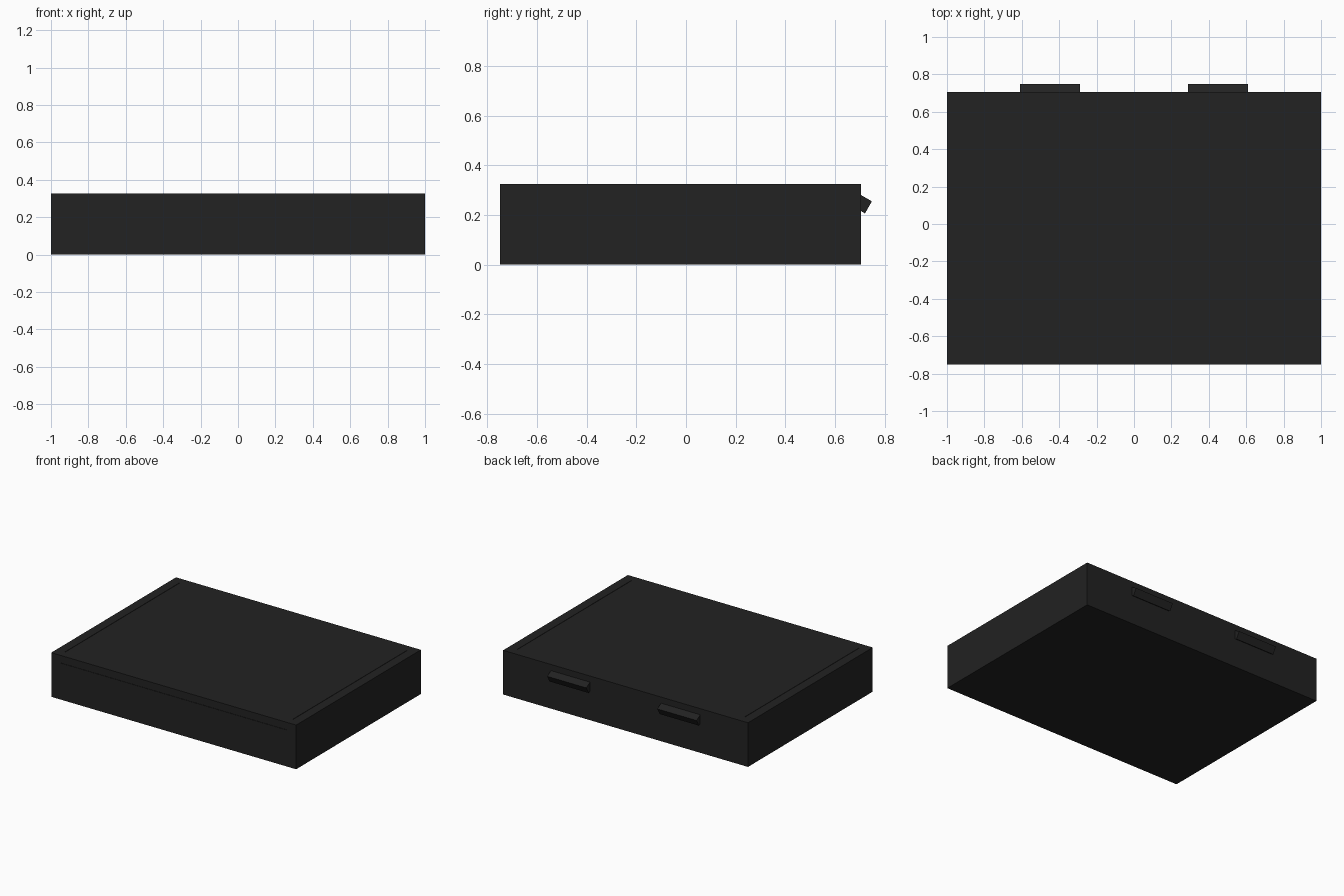
import bpy, math
from mathutils import Matrix, Vector

if "Cube" in bpy.data.objects:
    bpy.data.objects.remove(bpy.data.objects["Cube"])

dark = bpy.data.materials.new("dark_plastic")
dark.diffuse_color = (0.016, 0.016, 0.016, 1)
dark.use_nodes = True
dark.node_tree.nodes["Principled BSDF"].inputs["Base Color"].default_value = dark.diffuse_color


def box(name, lo, hi, rot_x=0.0):
    """Axis-aligned box from two corners, optionally tilted about x."""
    lo, hi = Vector(lo), Vector(hi)
    bpy.ops.mesh.primitive_cube_add(size=1, location=(lo + hi) / 2)
    ob = bpy.context.object
    ob.name = name
    ob.data.transform(Matrix.Rotation(rot_x, 4, 'X') @ Matrix.Diagonal((*(hi - lo), 1)))
    ob.data.materials.append(dark)
    return ob


def engrave(target, name, lo, hi):
    """Cut a hairline groove."""
    cutter = box(name, lo, hi)
    cutter.hide_render = True
    cutter.hide_viewport = True
    cutter.display_type = 'WIRE'
    mod = target.modifiers.new(name, 'BOOLEAN')
    mod.operation = 'DIFFERENCE'
    mod.solver = 'EXACT'
    mod.object = cutter


# Flat case
case = box("case_body", (-1, -0.75, 0), (1, 0.705, 0.326))

# Seam below the front top edge
engrave(case, "front_seam_cutter", (-0.93, -0.76, 0.269), (0.93, -0.747, 0.272))

# Seams along both sides of the top
for side, x in (("left", -0.93), ("right", 0.93)):
    engrave(case, side + "_top_seam_cutter",
            (x - 0.0015, -0.69, 0.323), (x + 0.0015, 0.645, 0.34))

# Tilted tabs on the back
tilt = math.radians(-30)
depth, height = 0.065, 0.056
cy = 0.735 - depth / 2 * math.cos(tilt)
cz = 0.231 - depth / 2 * math.sin(tilt)
for side, x in (("left", -0.45), ("right", 0.45)):
    box(side + "_back_tab",
        (x - 0.16, cy - depth / 2, cz - height / 2),
        (x + 0.16, cy + depth / 2, cz + height / 2), tilt)
